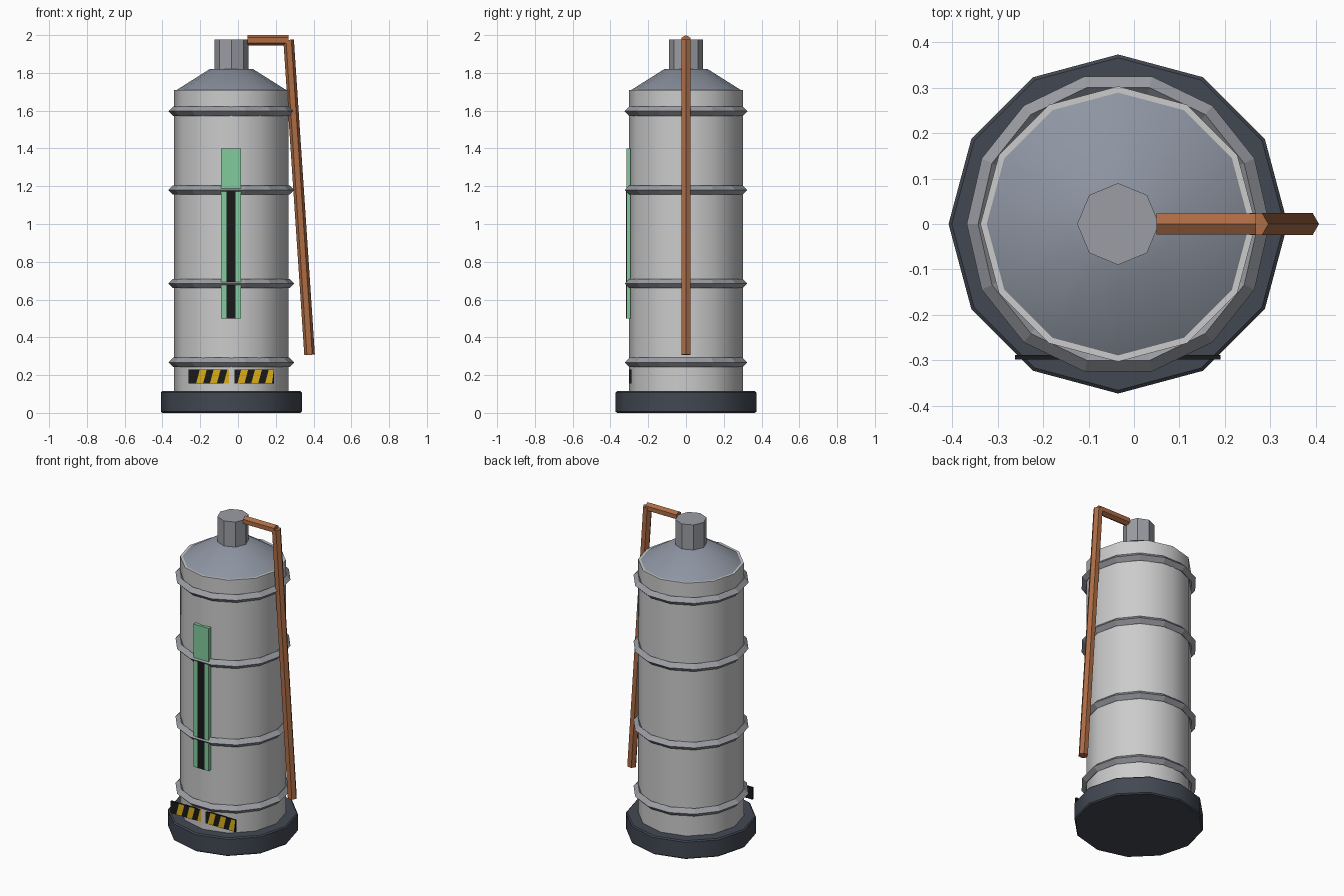
import bpy, bmesh, math
from mathutils import Vector

if "Cube" in bpy.data.objects:
    bpy.data.objects.remove(bpy.data.objects["Cube"])

CX = -0.035  # tank axis


def material(name, r, g, b):
    m = bpy.data.materials.new(name)
    m.diffuse_color = (r, g, b, 1)
    m.use_nodes = True
    m.node_tree.nodes["Principled BSDF"].inputs["Base Color"].default_value = m.diffuse_color
    return m


DARK = material("dark_steel", 0.055, 0.065, 0.085)
SHOULDER = material("blue_grey", 0.27, 0.3, 0.36)
RING = material("ring_grey", 0.33, 0.34, 0.37)
COPPER = material("copper", 0.42, 0.15, 0.06)
GREEN = material("gauge_green", 0.22, 0.6, 0.33)
BLACK = material("black", 0.01, 0.01, 0.01)
YELLOW = material("yellow", 0.7, 0.42, 0.01)


def finish(name, mat=None, smooth=False):
    ob = bpy.context.object
    ob.name = name
    if mat:
        ob.data.materials.append(mat)
    if smooth:
        bpy.ops.object.shade_smooth_by_angle(angle=math.radians(35))
    return ob


def frustum(name, sides, r1, r2, z0, z1, mat=None, smooth=False):
    bpy.ops.mesh.primitive_cone_add(vertices=sides, radius1=r1, radius2=r2,
                                    depth=z1 - z0, location=(CX, 0, (z0 + z1) / 2))
    return finish(name, mat, smooth)


def box(name, x0, x1, y0, y1, z0, z1, mat):
    bpy.ops.mesh.primitive_cube_add(size=1, location=((x0 + x1) / 2, (y0 + y1) / 2, (z0 + z1) / 2))
    bpy.context.object.scale = (x1 - x0, y1 - y0, z1 - z0)
    return finish(name, mat)


def pipe(name, a, b, r):
    a, b = Vector(a), Vector(b)
    d = b - a
    # tilt about y only, so a hexagon corner stays in the xz plane
    bpy.ops.mesh.primitive_cylinder_add(vertices=6, radius=r, depth=d.length, location=(a + b) / 2,
                                        rotation=(0, math.atan2(d.x, d.z), math.radians(0)))
    ob = finish(name, COPPER)
    for v in ob.data.vertices:
        v.co.xy = v.co.y, -v.co.x
    return ob


# Tank
base = frustum("base", 12, 0.373, 0.373, 0, 0.115, DARK, True)
bevel = base.modifiers.new("edge", 'BEVEL')
bevel.width = 0.007
bevel.segments = 1
bevel.limit_method = 'ANGLE'
bevel.angle_limit = math.radians(50)
frustum("tank_body", 12, 0.303, 0.303, 0.1, 1.71, None, True)
frustum("shoulder", 12, 0.297, 0.115, 1.705, 1.82, SHOULDER, True)
frustum("cap", 8, 0.09, 0.09, 1.815, 1.978, RING)

# Reinforcing rings
for i, z in enumerate((0.267, 0.685, 1.18, 1.597)):
    bpy.ops.mesh.primitive_torus_add(major_segments=14, minor_segments=4, major_radius=0.308,
                                     minor_radius=0.025, location=(CX, 0, z))
    finish(f"ring_{i + 1}", RING)

# Copper pipe
pipe("pipe_top", (0.05, 0, 1.973), (0.268, 0, 1.973), 0.027)
pipe("pipe_down", (0.268, 0, 1.975), (0.379, 0, 0.307), 0.028)

# Level gauge
box("gauge", -0.09, 0.017, -0.316, -0.293, 0.5, 1.4, GREEN)
box("gauge_level", -0.06, -0.013, -0.3175, -0.3, 0.5, 1.172, BLACK)

# Hazard plate with slanted stripes; the tank's front edge shows through
X0, X1, Z0, Z1, Y = -0.262, 0.19, 0.155, 0.23, -0.2985
box("hazard_plate", X0, X1, Y, -0.288, Z0, Z1, BLACK)
bm = bmesh.new()
for k in range(6):
    x = -0.222 + 0.073 * k
    quad = [(x, Z0), (x + 0.037, Z0), (x + 0.057, Z1), (x + 0.02, Z1)]
    bm.faces.new([bm.verts.new((min(px, X1), Y - 0.0008, pz)) for px, pz in quad])
me = bpy.data.meshes.new("hazard_stripes")
bm.to_mesh(me)
bm.free()
me.materials.append(YELLOW)
bpy.context.collection.objects.link(bpy.data.objects.new("hazard_stripes", me))
